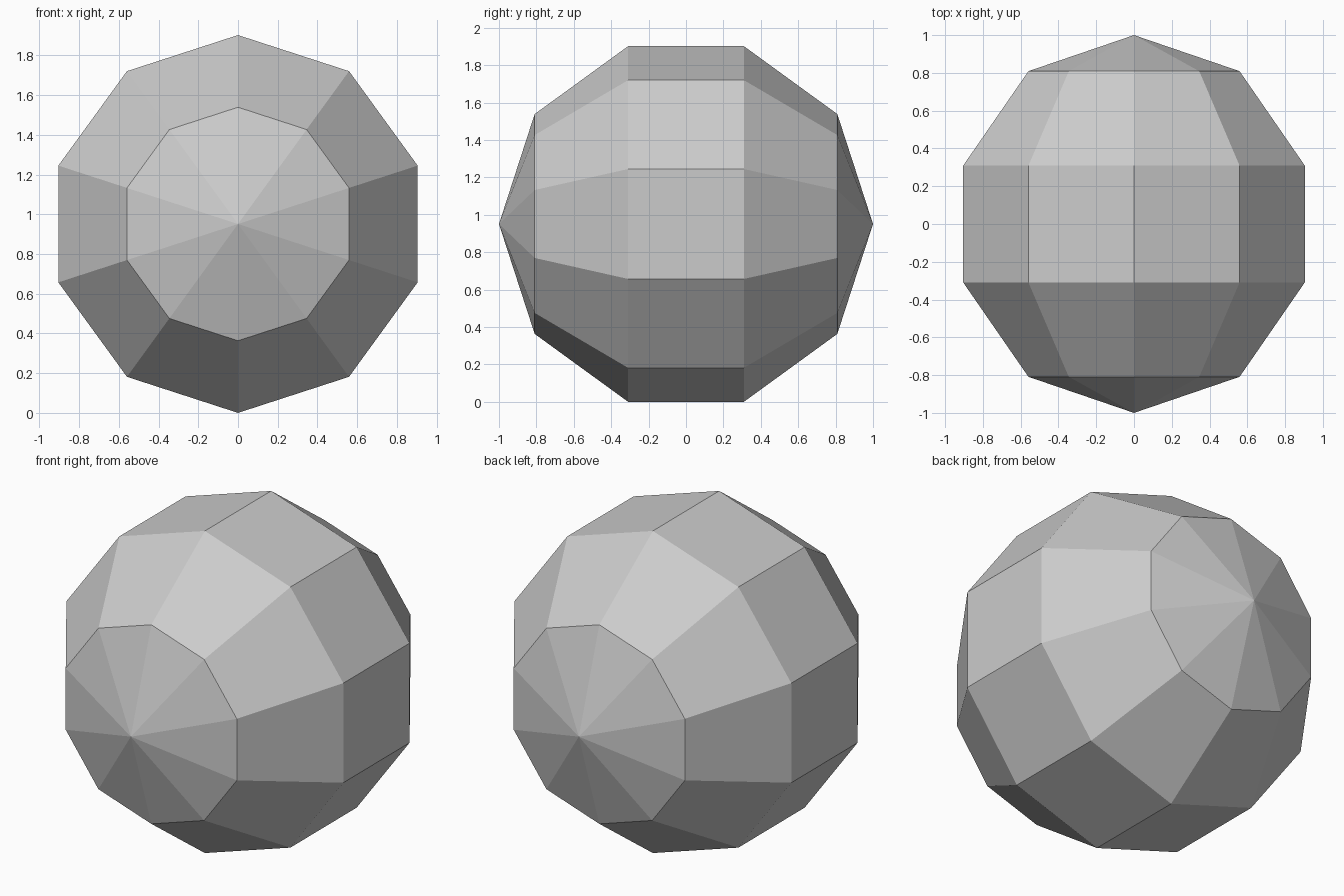
import bpy, bmesh
from math import sin, cos, pi
from mathutils import Vector

if "Cube" in bpy.data.objects:
    bpy.data.objects.remove(bpy.data.objects["Cube"])

SIDES, RINGS, RADIUS = 10, 5, 1.0
CENTRE_Z = RADIUS * sin(2 * pi / RINGS)  # widest ring touches the ground

# Low-poly ball: half-circle profile spun about the front-to-back axis
bm = bmesh.new()
profile = [bm.verts.new((0, -RADIUS * cos(pi * i / RINGS), RADIUS * sin(pi * i / RINGS)))
           for i in range(RINGS + 1)]
edges = [bm.edges.new(pair) for pair in zip(profile, profile[1:])]
bmesh.ops.spin(bm, geom=profile + edges, cent=(0, 0, 0), axis=(0, 1, 0),
               angle=2 * pi, steps=SIDES)
bmesh.ops.remove_doubles(bm, verts=bm.verts[:], dist=1e-4)
bmesh.ops.translate(bm, verts=bm.verts[:], vec=Vector((0, 0, CENTRE_Z)))
bmesh.ops.recalc_face_normals(bm, faces=bm.faces[:])

mesh = bpy.data.meshes.new("faceted_ball")
bm.to_mesh(mesh)
bm.free()
ball = bpy.data.objects.new("faceted_ball", mesh)
bpy.context.collection.objects.link(ball)
